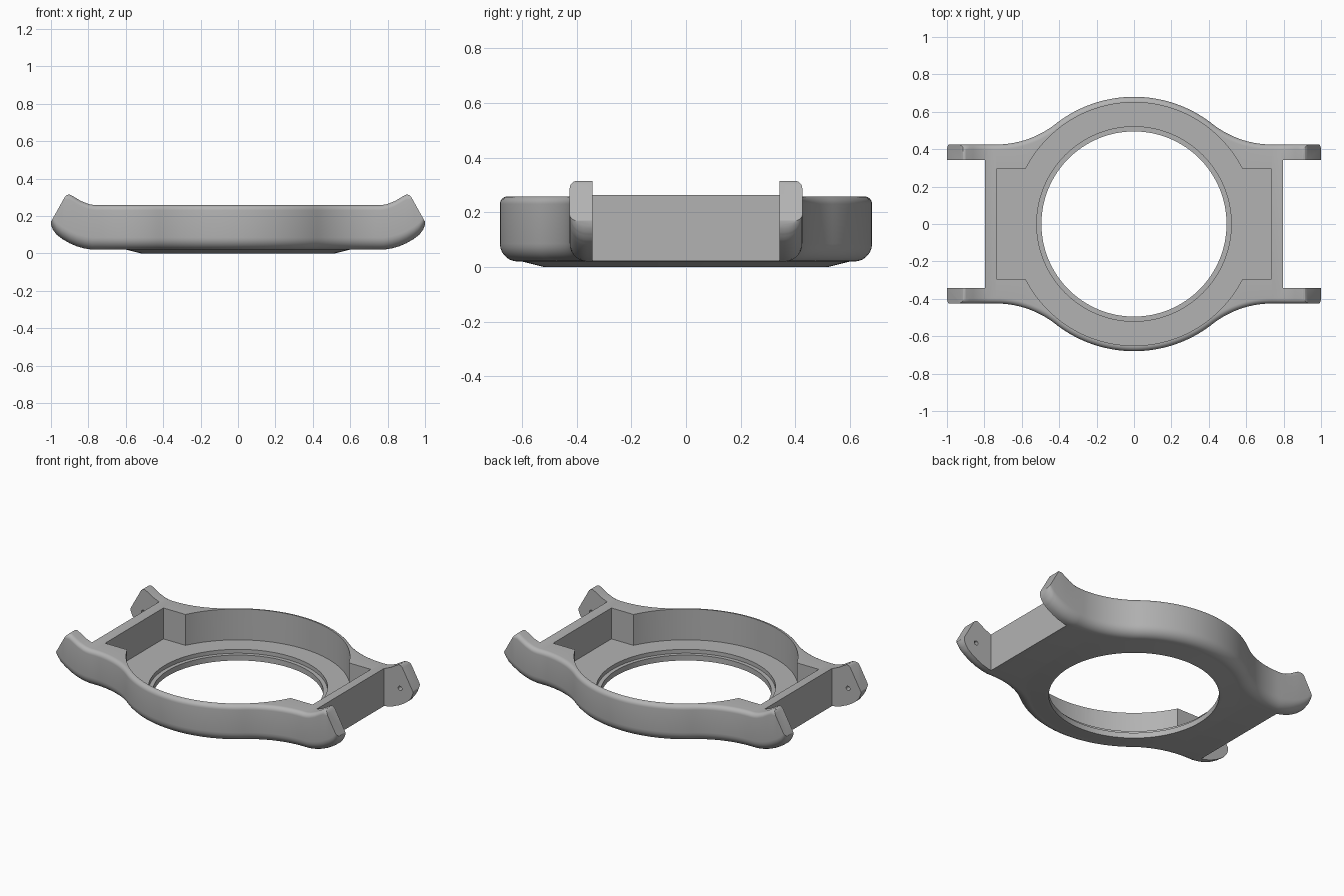
import bpy, bmesh, math

if "Cube" in bpy.data.objects:
    bpy.data.objects.remove(bpy.data.objects["Cube"])

metal = bpy.data.materials.new("grey_metal")
metal.diffuse_color = (0.45, 0.45, 0.45, 1)
metal.use_nodes = True
metal.node_tree.nodes["Principled BSDF"].inputs["Base Color"].default_value = metal.diffuse_color


def make(name, bm):
    bmesh.ops.recalc_face_normals(bm, faces=bm.faces)
    me = bpy.data.meshes.new(name)
    bm.to_mesh(me)
    bm.free()
    me.materials.append(metal)
    ob = bpy.data.objects.new(name, me)
    bpy.context.collection.objects.link(ob)
    return ob


def cyl(name, r1, r2, z0, z1, seg=128):
    bm = bmesh.new()
    bmesh.ops.create_cone(bm, cap_ends=True, segments=seg, radius1=r1, radius2=r2, depth=z1 - z0)
    bmesh.ops.translate(bm, verts=bm.verts, vec=(0, 0, (z0 + z1) / 2))
    return make(name, bm)


def prism(name, pts, y0, y1):
    """Extrude an x-z polygon along y."""
    bm = bmesh.new()
    f = bm.faces.new([bm.verts.new((x, y0, z)) for x, z in pts])
    ext = bmesh.ops.extrude_face_region(bm, geom=[f])["geom"]
    bmesh.ops.translate(bm, verts=[v for v in ext if isinstance(v, bmesh.types.BMVert)],
                        vec=(0, y1 - y0, 0))
    return make(name, bm)


def combine(target, other, op):
    other.hide_render = True
    m = target.modifiers.new(op, 'BOOLEAN')
    m.operation, m.object, m.solver = op, other, 'EXACT'
    bpy.context.view_layer.objects.active = target
    bpy.ops.object.modifier_apply(modifier=m.name)
    bpy.data.objects.remove(other)


def interp(table, x):
    for (xa, a), (xb, b) in zip(table, table[1:]):
        if x <= xb:
            return a + (b - a) * max(0, x - xa) / (xb - xa)
    return table[-1][1]


# Side silhouette of the case and lugs
TOP = [(0, .258), (.77, .258), (.80, .264), (.84, .28), (.88, .304), (.90, .315), (1, .315)]
BOTTOM = [(0, .02), (.78, .02), (.82, .026), (.86, .037), (.90, .054), (.94, .077),
          (.97, .10), (.99, .127), (1, .152)]


def half_width(x):
    """Round case flowing through a concave arc into straight lugs; returns y and slope."""
    x = abs(x)
    if x < .42:
        y = math.sqrt(.68 ** 2 - x * x)
        return y, x / y
    if x < .738:
        d = math.sqrt(.516 ** 2 - (.738 - x) ** 2)
        return .941 - d, (.738 - x) / d
    return .425, 0


# Case body: rounded sections lofted along x
xs = [i / 50 for i in range(48)] + [.95, .96, .97, .98, .985, .99, .995, 1]
xs = [-x for x in reversed(xs[1:])] + xs
bm = bmesh.new()
rings = []
for x in xs:
    w, slope = half_width(x)
    k = math.sqrt(1 + slope * slope)
    zt, zb = interp(TOP, abs(x)), interp(BOTTOM, abs(x))
    side = []
    for r, zc, start in ((.028, zt - .028, 90), (.065, zb + .065, 0)):
        for i in range(8):
            a = math.radians(start - 90 * i / 7)
            side.append((w - r * k * (1 - math.cos(a)), zc + r * math.sin(a)))
    loop = side + [(-y, z) for y, z in reversed(side)]
    rings.append([bm.verts.new((x, y, z)) for y, z in loop])
n = len(rings[0])
for a, b in zip(rings, rings[1:]):
    for i in range(n):
        j = (i + 1) % n
        bm.faces.new((a[i], a[j], b[j], b[i]))
bm.faces.new(rings[0])
bm.faces.new(rings[-1])
case = make("watch_case", bm)

# Raised tapered back
combine(case, cyl("case_back", .52, .604, 0, .021), 'UNION')

# Movement cavity, stepped seat and through hole
combine(case, cyl("cavity_round", .65, .65, .06, .5), 'DIFFERENCE')
combine(case, prism("cavity_box", [(-.735, .06), (.735, .06), (.735, .5), (-.735, .5)],
                    -.295, .295), 'DIFFERENCE')
combine(case, cyl("seat_step", .52, .52, .035, .4), 'DIFFERENCE')
combine(case, cyl("window_hole", .495, .495, -.1, .3), 'DIFFERENCE')

for s in (-1, 1):
    # Strap gap between the lugs
    gap = [(s * .797, -.1), (s * 1.1, -.1), (s * 1.1, .5), (s * .797, .5)]
    combine(case, prism("strap_gap", gap, -.341, .341), 'DIFFERENCE')
    # Slanted lug ends
    tip = [(.898, .33), (.904, .3145), (.915, .312), (.926, .302), (1.005, .160),
           (1.1, .160), (1.1, .4), (.898, .4)]
    combine(case, prism("lug_end", [(s * x, z) for x, z in tip], -.6, .6), 'DIFFERENCE')
    # Blind pin holes on the inner lug faces
    pin = [(s * .91 + .014 * math.cos(t * math.pi / 8), .165 + .014 * math.sin(t * math.pi / 8))
           for t in range(16)]
    combine(case, prism("pin_hole", pin, -.38, .38), 'DIFFERENCE')

bpy.ops.object.select_all(action='DESELECT')
case.select_set(True)
bpy.context.view_layer.objects.active = case
bpy.ops.object.shade_smooth_by_angle(angle=math.radians(28))
